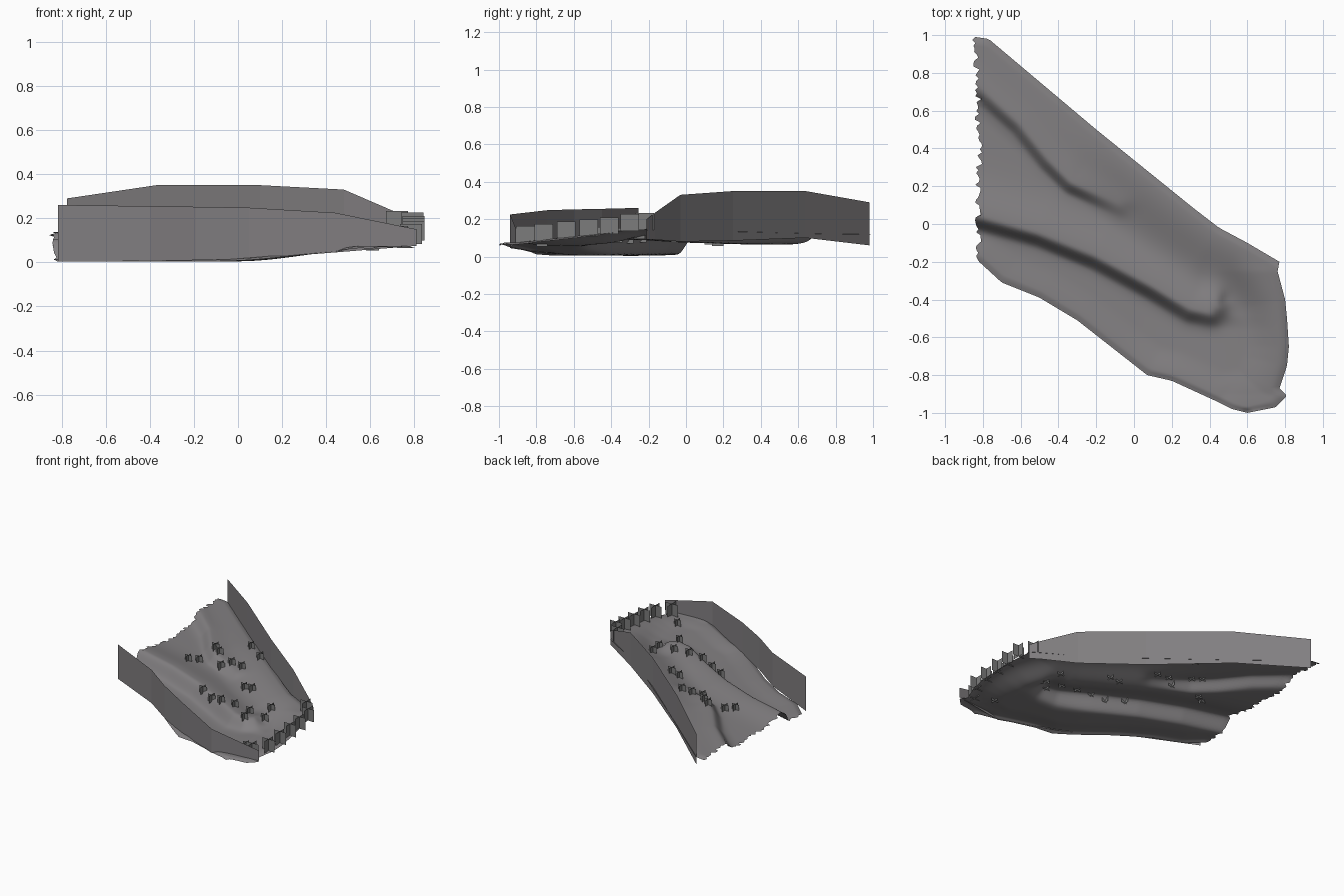
import bpy, bmesh, math, random
from mathutils import Vector

random.seed(4)
if "Cube" in bpy.data.objects:
    bpy.data.objects.remove(bpy.data.objects["Cube"])


def material(name, rgb):
    m = bpy.data.materials.new(name)
    m.use_nodes = True
    m.diffuse_color = (*rgb, 1)
    bsdf = m.node_tree.nodes["Principled BSDF"]
    bsdf.inputs["Base Color"].default_value = (*rgb, 1)
    bsdf.inputs["Roughness"].default_value = 0.9
    return m


GROUND = material("warm grey ground", (0.225, 0.215, 0.222))
PLANT = material("grey foliage", (0.2, 0.2, 0.2))


def finish(name, bm, mat):
    mesh = bpy.data.meshes.new(name)
    bm.to_mesh(mesh)
    bm.free()
    mesh.materials.append(mat)
    obj = bpy.data.objects.new(name, mesh)
    bpy.context.collection.objects.link(obj)
    return obj


def vecs(points):
    return [Vector(p) for p in points]


def along(line, t):
    """Point at fraction t of a polyline's length."""
    lengths = [(b - a).length for a, b in zip(line, line[1:])]
    left = t * sum(lengths)
    for a, b, n in zip(line, line[1:], lengths):
        if left <= n:
            return a.lerp(b, left / n)
        left -= n
    return line[-1].copy()


def offset(line, p):
    """Distance to a polyline, and the side: 1 north-east, 0 past the end, -1 south-west."""
    best, side = 9, 0
    for a, b in zip(line, line[1:]):
        d = b - a
        t = max(0, min(1, (p - a).dot(d) / d.length_squared))
        r = p - a - d * t
        if r.length < best:
            best = r.length
            side = (d.x * r.y - d.y * r.x) / (d.length * best + 1e-9)
    return best, side


def smooth(a, b, x):
    t = max(0, min(1, (x - a) / (b - a)))
    return t * t * (3 - 2 * t)


# Four borders of the valley floor
south = vecs([(-.82, -.2), (-.7, -.31), (-.5, -.39), (-.3, -.51), (.07, -.8),
              (.2, -.83), (.44, -.94), (.52, -.98), (.6, -1)])
north = vecs([(-.84, .99), (-.77, .98), (-.2, .5), (.32, .08), (.45, -.02),
              (.6, -.1), (.77, -.2)])
east = vecs([(.6, -1), (.75, -.97), (.81, -.91), (.77, -.87), (.81, -.75),
             (.82, -.65), (.81, -.5), (.8, -.4), (.76, -.25), (.77, -.2)])
west = vecs([(-.82, -.2), (-.83, .1), (-.82, .4), (-.83, .7), (-.84, .99)])

# Crest lines of the two spurs, and the terrace edges that continue them
spur_a = vecs([(-.86, .05), (-.5, -.05), (-.2, -.17), (.1, -.33), (.3, -.45),
               (.4, -.47), (.43, -.44)])
spur_b = vecs([(-.86, .76), (-.6, .53), (-.45, .34), (-.33, .22), (-.08, .11)])
edge_a = spur_a[:-1] + vecs([(.9, -.5)])
edge_b = spur_b + vecs([(.7, -.1)])


def terrace(edge, p, width):
    d, side = offset(edge, p)
    return smooth(-width, 0, math.copysign(d, side))


def height(p):
    low = .005 + .055 * smooth(0, .6, p.x)
    middle = .065
    upper = .115 - .05 * smooth(-.35, 0, p.x)
    z = low + (middle - low) * terrace(edge_a, p, .08)
    z += (upper - middle) * terrace(edge_b, p, .07)
    # spurs: steep on the south-west, gentle on the north-east
    for line, rise, broad in ((spur_a, .04 + .012 * smooth(-.2, .4, p.x), .15),
                              (spur_b, .022, .1)):
        d, side = offset(line, p)
        spread = .06 + (broad - .06) * smooth(-.2, 1, side)
        z += rise * math.exp(-(d / spread) ** 2)
    # raised lips round the outside, dipping slightly at the very edge
    climb = max(0, min(1, (p.y + .9) / .65))
    outer_lip = .075 + .073 * climb - .02 * smooth(-.1, 1, p.y)
    south_lip = .015 + .055 * smooth(-.1, .65, p.x)
    for line, lip, reach in ((east, outer_lip, .25), (north, outer_lip, .36),
                             (south, south_lip, .17)):
        d = offset(line, p)[0]
        z += max(0, lip - z) * (1 - smooth(.03, reach, d))
        z -= .01 * (1 - smooth(0, .03, d))
    return max(0, z)


# Valley floor: a patch blended between the four borders
bm = bmesh.new()
NU, NV = 96, 76
rows = []
for i in range(NU + 1):
    u = i / NU
    row = []
    for j in range(NV + 1):
        v = j / NV
        p = (along(south, u).lerp(along(north, u), v)
             + along(west, v).lerp(along(east, v), u)
             - south[0].lerp(south[-1], u).lerp(north[0].lerp(north[-1], u), v))
        z = height(p)
        if i == 0 and 0 < j < NV:
            p.x += random.uniform(-.018, .02)
        row.append(bm.verts.new((p.x, p.y, z)))
    rows.append(row)
for a, b in zip(rows, rows[1:]):
    for j in range(NV):
        bm.faces.new((a[j], b[j], b[j + 1], a[j + 1]))
floor = finish("valley_floor", bm, GROUND)
for poly in floor.data.polygons:
    poly.use_smooth = True


# Upright boundary sheets: each station is x, y, bottom, top
def wall(name, stations):
    bm = bmesh.new()
    pairs = [(bm.verts.new((x, y, lo)), bm.verts.new((x, y, hi)))
             for x, y, lo, hi in stations]
    for (a, b), (c, d) in zip(pairs, pairs[1:]):
        bm.faces.new((a, c, d, b))
    finish(name, bm, GROUND)


wall("front_wall", [(-.815, -.255, .003, .26), (-.4, -.45, .006, .255),
                    (-.19, -.6, .01, .252), (.05, -.74, .015, .248),
                    (.44, -.94, .045, .225), (.81, -.91, .075, .15)])
wall("back_wall", [(.77, -.21, .09, .2), (.7, -.165, .09, .235),
                   (.48, -.03, .08, .33), (.1, .25, .085, .35),
                   (-.37, .64, .1, .35), (-.775, .98, .06, .29)])


# Plants: two crossed upright cards
def plants(name, spots, width, tall, sink):
    bm = bmesh.new()
    for x, y in spots:
        z = height(Vector((x, y))) - sink
        for dx, dy in ((width / 2, 0), (0, width / 2)):
            bm.faces.new([bm.verts.new(c) for c in (
                (x - dx, y - dy, z), (x + dx, y + dy, z),
                (x + dx, y + dy, z + tall), (x - dx, y - dy, z + tall))])
    finish(name, bm, PLANT)


plants("small_plants", [(-.5, .13), (-.44, .17), (-.38, .28), (-.32, .24),
                        (-.23, .13), (-.17, .17), (-.08, .16), (-.19, .43),
                        (-.04, .32), (.09, -.05), (.16, -.06), (-.12, -.24),
                        (0, -.31), (.1, -.34), (.22, -.35), (.35, -.36),
                        (.45, -.25), (.48, -.37), (.39, -.48), (.61, -.77)],
       .06, .055, .012)
plants("rim_plants", [(.72, -.22), (.79, -.3), (.795, -.41), (.795, -.52),
                      (.795, -.64), (.785, -.76), (.72, -.86)], .1, .09, .005)
